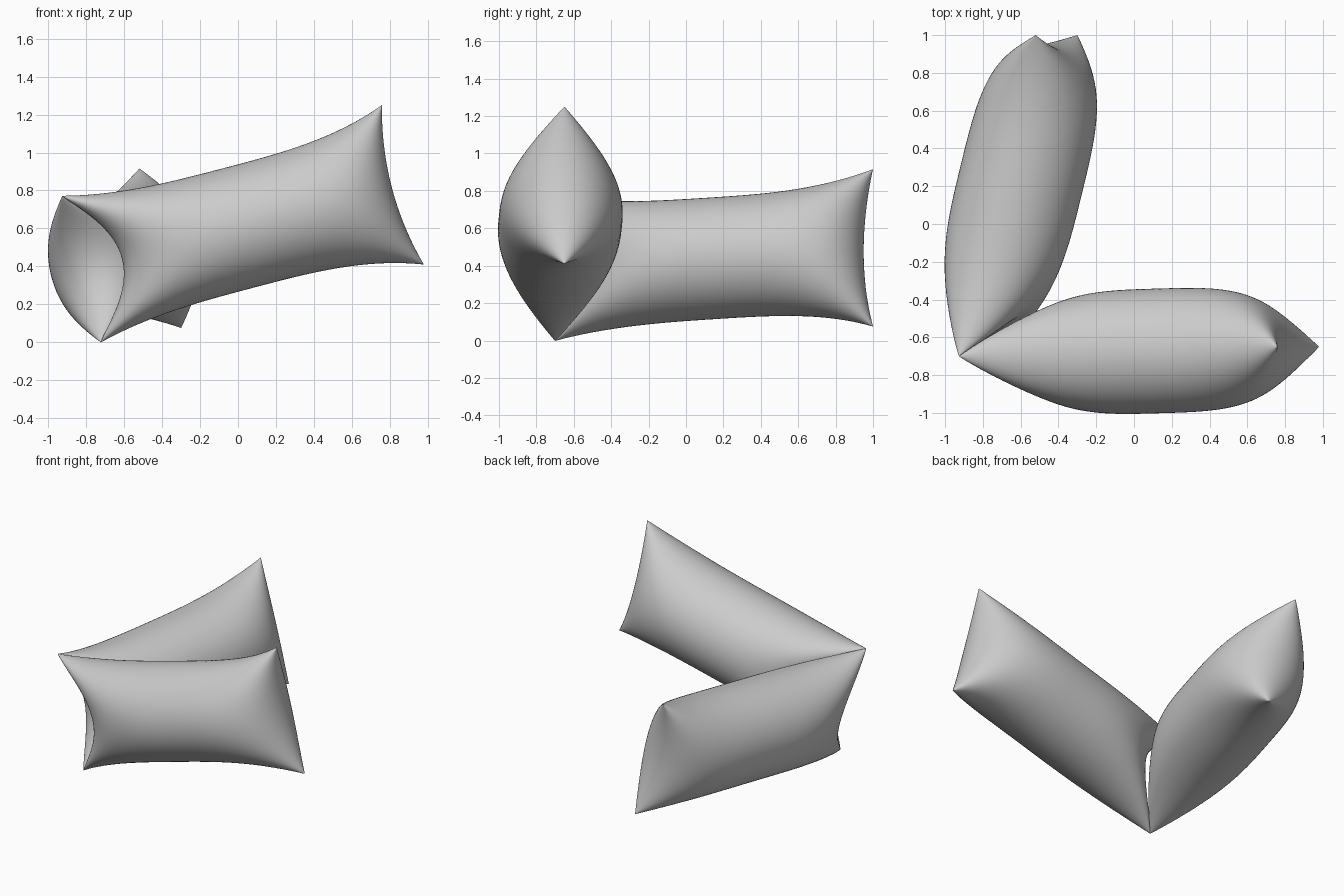
import bpy, bmesh, math
from mathutils import Vector

if "Cube" in bpy.data.objects:
    bpy.data.objects.remove(bpy.data.objects["Cube"])

NU, NV = 72, 40          # steps along and across each cushion face
HALF_THICK = 0.33
WAIST = 0.325            # half width in the middle


def signed_pow(x, p):
    return max(x, 0.0) ** p


def cushion(name, near, far, up, inner_side, near_bow, far_bow):
    """Inflated two-sided pillow between the midpoints of its end seams."""
    axis = far - near
    length = axis.length
    eu = axis.normalized()
    ev = (up - eu * up.dot(eu)).normalized()
    en = eu.cross(ev)
    if en.dot(inner_side) < 0:
        en = -en
    bm = bmesh.new()
    for side in (1, -1):
        grid = []
        for i in range(NU + 1):
            u = math.sin((i / NU - 0.5) * math.pi)
            row = []
            for j in range(NV + 1):
                th = (j / NV - 0.5) * math.pi
                v = math.sin(th)
                # waist narrows, corners flare out
                tip = 0.435 if u > 0 else 0.40
                w = WAIST + (tip - WAIST) * abs(u) ** 3
                # end seams bow inwards
                a = near_bow * signed_pow(1 - v * v, 1.2)
                b = length - far_bow * (1 - v * v)
                d = a + (b - a) * (u + 1) / 2
                p = 3.7 if u > 0 else 3.0
                h = HALF_THICK * signed_pow(1 - abs(u) ** p, 0.5) * math.cos(th)
                # inner faces press flat against each other at the fold
                if side > 0:
                    h = min(h, 0.74 * d)
                row.append(bm.verts.new(near + eu * d + ev * w * v + en * side * h))
            grid.append(row)
        for i in range(NU):
            for j in range(NV):
                bm.faces.new((grid[i][j], grid[i + 1][j],
                              grid[i + 1][j + 1], grid[i][j + 1]))
    # weld the two faces along the seam
    bmesh.ops.remove_doubles(bm, verts=bm.verts, dist=0.0004)
    bmesh.ops.recalc_face_normals(bm, faces=bm.faces)
    me = bpy.data.meshes.new(name)
    bm.to_mesh(me)
    bm.free()
    ob = bpy.data.objects.new(name, me)
    bpy.context.collection.objects.link(ob)
    bpy.context.view_layer.objects.active = ob
    ob.select_set(True)
    bpy.ops.object.shade_smooth_by_angle(angle=math.radians(50))
    ob.select_set(False)
    return ob


# both cushions meet at the same slanted fold
fold = Vector((-0.825, -0.70, 0.385))
up = Vector((-0.21, 0, 0.80))

cushion("front_cushion", fold, Vector((0.87, -0.65, 0.83)), up,
        Vector((0, 1, 0)), 0.22, 0.06)
cushion("side_cushion", fold, Vector((-0.41, 1.0, 0.495)), up,
        Vector((1, 0, 0)), 0.18, 0.06)
